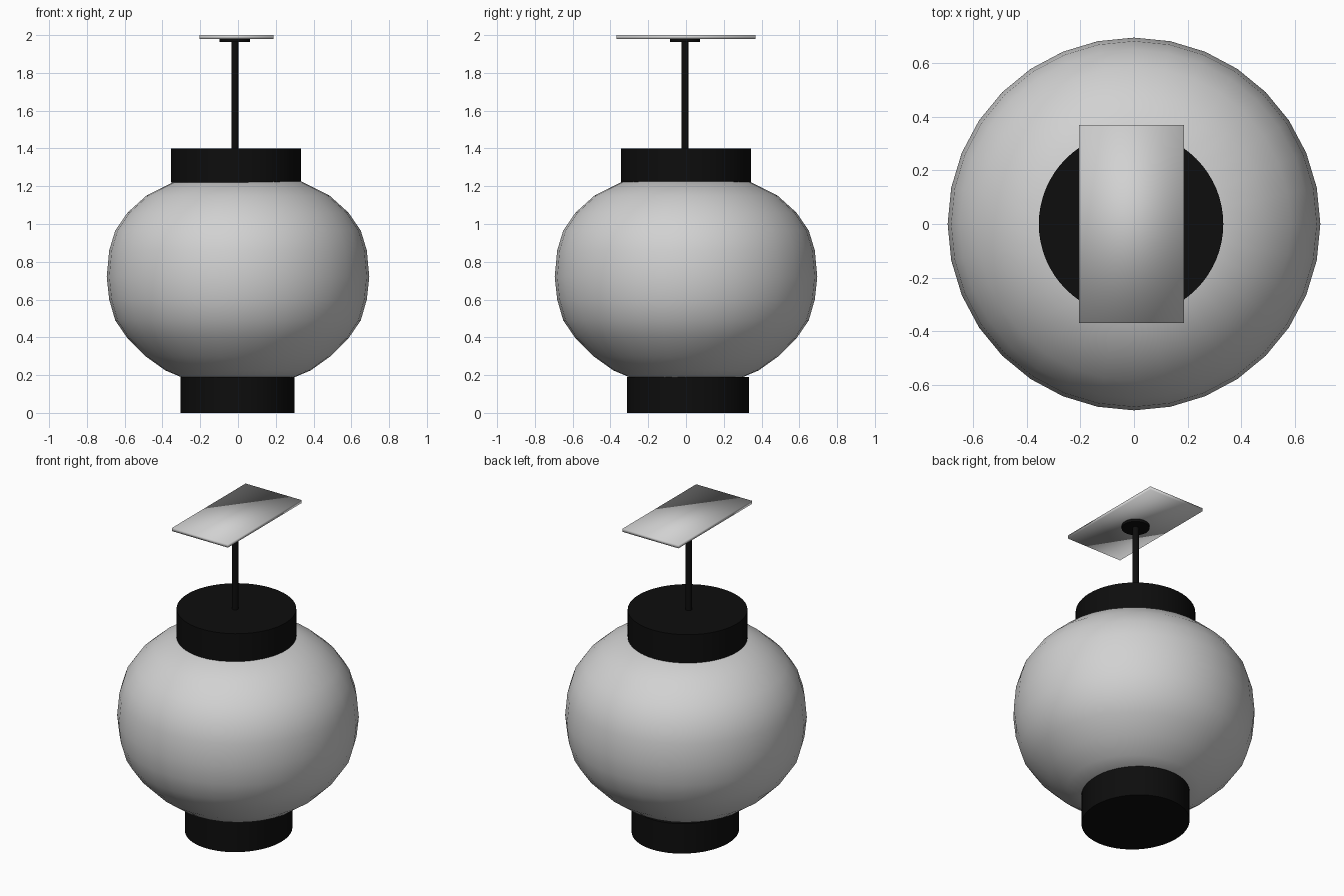
import bpy, bmesh, math

if "Cube" in bpy.data.objects:
    bpy.data.objects.remove(bpy.data.objects["Cube"])


def material(name, rgb):
    m = bpy.data.materials.new(name)
    m.diffuse_color = (*rgb, 1)
    m.use_nodes = True
    m.node_tree.nodes["Principled BSDF"].inputs["Base Color"].default_value = m.diffuse_color
    return m


black = material("black metal", (0.004, 0.004, 0.004))
pale = material("pale grey", (0.64, 0.64, 0.64))


def add_object(name, bm, mat, smooth_angle):
    bmesh.ops.recalc_face_normals(bm, faces=bm.faces)
    mesh = bpy.data.meshes.new(name)
    bm.to_mesh(mesh)
    bm.free()
    mesh.materials.append(mat)
    ob = bpy.data.objects.new(name, mesh)
    bpy.context.collection.objects.link(ob)
    bpy.ops.object.select_all(action='DESELECT')
    ob.select_set(True)
    bpy.context.view_layer.objects.active = ob
    if smooth_angle is None:
        bpy.ops.object.shade_smooth()
    else:
        bpy.ops.object.shade_smooth_by_angle(angle=math.radians(smooth_angle))
    return ob


def lathe(name, profile, mat, center=(0, 0), stretch_y=1, sides=32):
    """Turn (radius, z) points around a vertical axis and cap both ends."""
    bm = bmesh.new()
    rings = []
    for r, z in profile:
        ring = []
        for i in range(sides):
            a = 2 * math.pi * i / sides
            ring.append(bm.verts.new((center[0] + r * math.cos(a),
                                      center[1] + r * stretch_y * math.sin(a), z)))
        rings.append(ring)
    for low, high in zip(rings, rings[1:]):
        for i in range(sides):
            j = (i + 1) % sides
            bm.faces.new((low[i], low[j], high[j], high[i]))
    bm.faces.new(rings[0][::-1])
    bm.faces.new(rings[-1])
    return add_object(name, bm, mat, 35)


# Bottom cap of the lantern
lathe("bottom_cap", [(0.302, 0), (0.302, 0.19)], black, (-0.003, 0.01), 1.07, 64)

# Rounded shade, slightly flattened top and bottom
lathe("lantern_shade",
      [(0.29, 0.185), (0.385, 0.225), (0.49, 0.30), (0.585, 0.395), (0.65, 0.49),
       (0.682, 0.60), (0.695, 0.72), (0.682, 0.86), (0.65, 0.965), (0.585, 1.06),
       (0.485, 1.15), (0.335, 1.225)], pale)

# Top cap, hanging rod and mounting disc
lathe("top_cap", [(0.344, 1.22), (0.344, 1.40)], black, (-0.011, 0), 1, 64)
lathe("hanging_rod", [(0.019, 1.39), (0.019, 1.97)], black, (-0.016, -0.005))
lathe("mounting_disc", [(0.08, 1.963), (0.08, 1.982)], black, (-0.017, -0.006))

# Ceiling plate, softly shaded as one smooth surface
bm = bmesh.new()
bmesh.ops.create_cube(bm, size=1)
for v in bm.verts:
    v.co = (v.co.x * 0.392 - 0.009, v.co.y * 0.738, v.co.z * 0.02 + 1.99)
add_object("ceiling_plate", bm, pale, None)
